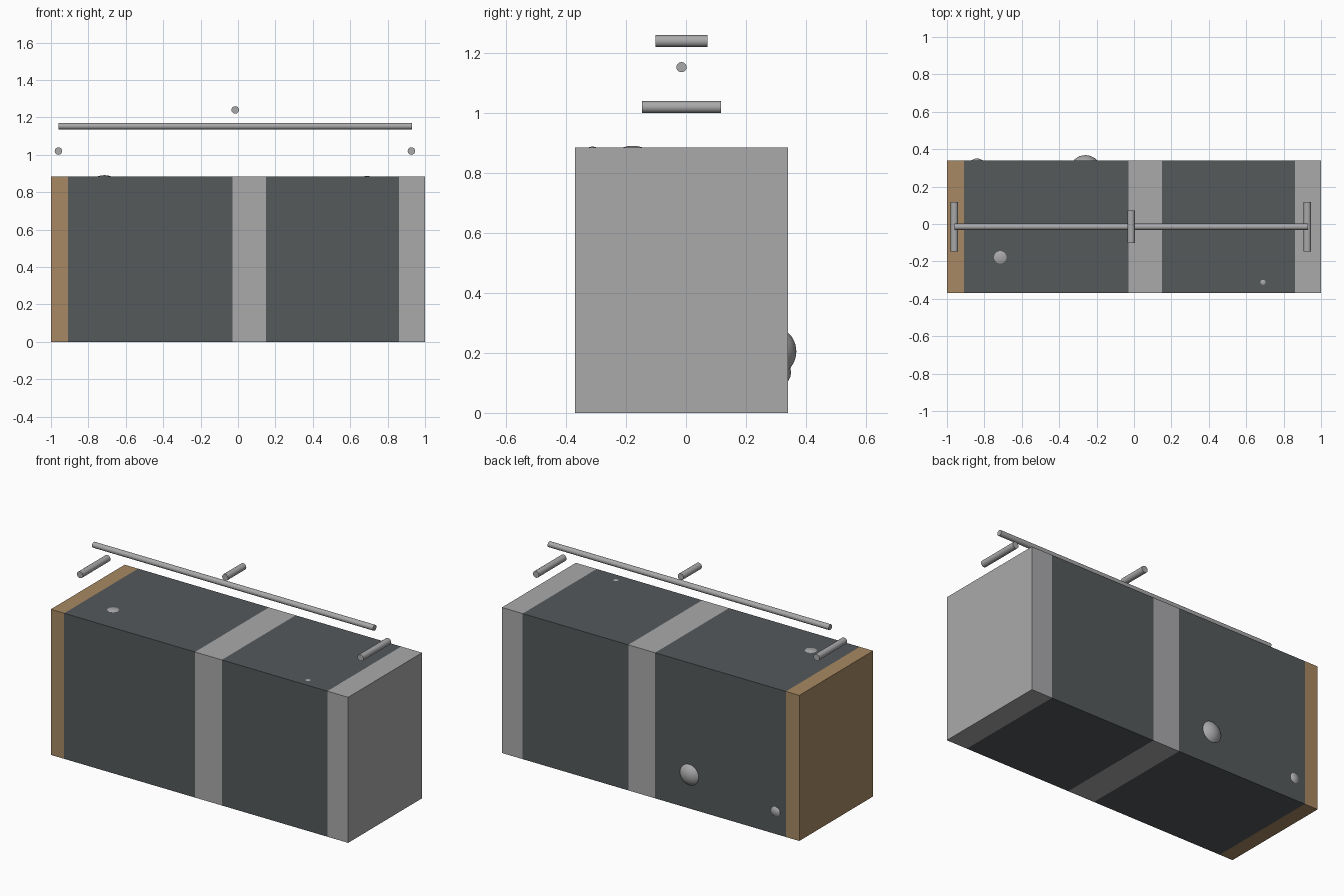
import bpy, bmesh
from mathutils import Matrix, Vector

if "Cube" in bpy.data.objects:
    bpy.data.objects.remove(bpy.data.objects["Cube"], do_unlink=True)


def material(name, rgb):
    m = bpy.data.materials.new(name)
    m.use_nodes = True
    m.diffuse_color = (*rgb, 1)
    m.node_tree.nodes["Principled BSDF"].inputs["Base Color"].default_value = (*rgb, 1)
    return m


grey = material("light_grey", (0.40, 0.40, 0.41))
dark = material("charcoal", (0.09, 0.10, 0.105))
tan = material("tan", (0.39, 0.25, 0.125))


def finish(name, bm, mats):
    mesh = bpy.data.meshes.new(name)
    bm.to_mesh(mesh)
    bm.free()
    for m in mats:
        mesh.materials.append(m)
    ob = bpy.data.objects.new(name, mesh)
    bpy.context.collection.objects.link(ob)
    return ob


def smooth(ob):
    bpy.ops.object.select_all(action='DESELECT')
    ob.select_set(True)
    bpy.context.view_layer.objects.active = ob
    bpy.ops.object.shade_smooth_by_angle()


# Main block, cut into coloured bands along x
BACK, FRONT, TOP = 0.34, -0.37, 0.885
bm = bmesh.new()
bmesh.ops.create_cube(bm, size=1)
bmesh.ops.scale(bm, vec=(2, BACK - FRONT, TOP), verts=bm.verts)
bmesh.ops.translate(bm, vec=(0, (BACK + FRONT) / 2, TOP / 2), verts=bm.verts)
cuts = [-0.91, -0.03, 0.15, 0.86]
for x in cuts:
    bmesh.ops.bisect_plane(bm, geom=bm.verts[:] + bm.edges[:] + bm.faces[:],
                           plane_co=(x, 0, 0), plane_no=(1, 0, 0))
band_colours = [0, 1, 2, 1, 2]
for f in bm.faces:
    x = f.calc_center_median().x
    f.material_index = band_colours[sum(x > c for c in cuts)]
finish("body_block", bm, [tan, dark, grey])


# Floating rods
def rod(name, centre, length, radius, axis):
    bm = bmesh.new()
    turn = Vector((0, 0, 1)).rotation_difference(Vector(axis)).to_matrix().to_4x4()
    bmesh.ops.create_cone(bm, cap_ends=True, segments=16, radius1=radius, radius2=radius,
                          depth=length, matrix=Matrix.Translation(centre) @ turn)
    smooth(finish(name, bm, [grey]))


rod("long_rod", (-0.015, -0.015, 1.153), 1.89, 0.017, (1, 0, 0))
rod("centre_rod", (-0.015, -0.015, 1.24), 0.175, 0.02, (0, 1, 0))
rod("right_end_rod", (-0.96, -0.015, 1.02), 0.265, 0.02, (0, 1, 0))
rod("left_end_rod", (0.927, -0.015, 1.02), 0.265, 0.02, (0, 1, 0))


# Shallow domed studs: the part of a sphere that rises above the surface
def stud(name, base, normal, radius, height):
    r = (radius ** 2 + height ** 2) / (2 * height)
    n = Vector(normal)
    bm = bmesh.new()
    bmesh.ops.create_icosphere(bm, subdivisions=4, radius=r,
                               matrix=Matrix.Translation(Vector(base) - n * (r - height)))
    bmesh.ops.bisect_plane(bm, geom=bm.verts[:] + bm.edges[:] + bm.faces[:],
                           plane_co=base, plane_no=n, clear_inner=True)
    smooth(finish(name, bm, [grey]))


stud("large_back_stud", (-0.26, BACK, 0.205), (0, 1, 0), 0.063, 0.028)
stud("small_back_stud", (-0.84, BACK, 0.135), (0, 1, 0), 0.03, 0.01)
stud("large_top_stud", (-0.715, -0.178, TOP), (0, 0, 1), 0.034, 0.006)
stud("small_top_stud", (0.69, -0.312, TOP), (0, 0, 1), 0.014, 0.003)
